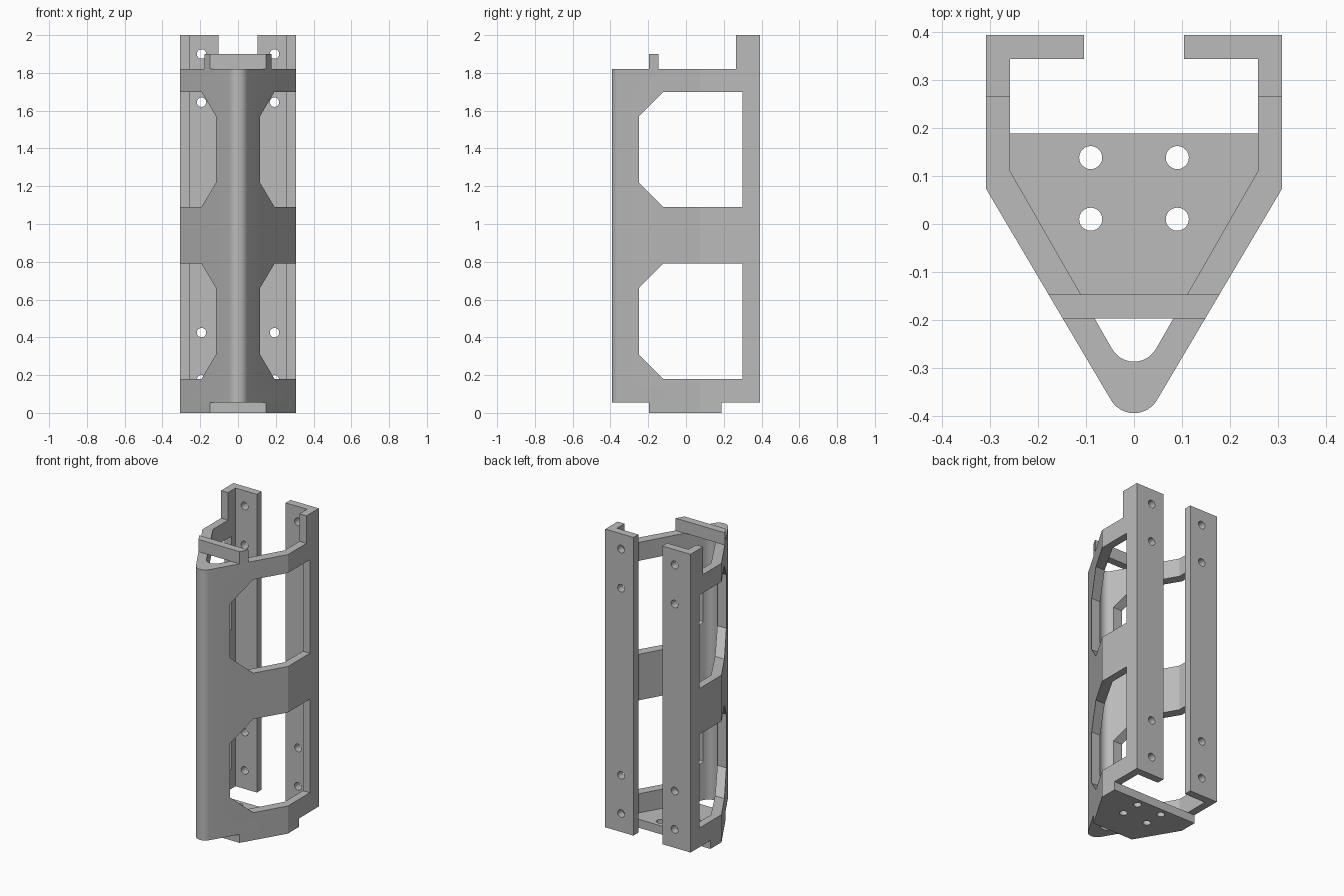
import bpy, bmesh, math
from mathutils import Vector

if "Cube" in bpy.data.objects:
    bpy.data.objects.remove(bpy.data.objects["Cube"], do_unlink=True)

GREY = (0.5, 0.5, 0.5, 1.0)
mat = bpy.data.materials.new("plain grey")
mat.use_nodes = True
mat.diffuse_color = GREY
mat.node_tree.nodes["Principled BSDF"].inputs["Base Color"].default_value = GREY


def add_prism(bm, outline, start, depth):
    """Extrude a closed loop of points, given through start, along depth."""
    face = bm.faces.new([bm.verts.new(start(p)) for p in outline])
    moved = bmesh.ops.extrude_face_region(bm, geom=[face])["geom"]
    bmesh.ops.translate(bm, vec=Vector(depth),
                        verts=[v for v in moved if isinstance(v, bmesh.types.BMVert)])


def upright(bm, outline, z0, z1):
    add_prism(bm, outline, lambda p: (p[0], p[1], z0), (0, 0, z1 - z0))


def make_object(name, bm):
    bmesh.ops.recalc_face_normals(bm, faces=bm.faces)
    mesh = bpy.data.meshes.new(name)
    bm.to_mesh(mesh)
    bm.free()
    mesh.materials.append(mat)
    obj = bpy.data.objects.new(name, mesh)
    bpy.context.collection.objects.link(obj)
    return obj


def cut(obj, bm):
    cutter = make_object("cutter", bm)
    cutter.hide_render = True
    mod = obj.modifiers.new("cut", "BOOLEAN")
    mod.operation, mod.solver, mod.object = "DIFFERENCE", "EXACT", cutter
    bpy.context.view_layer.objects.active = obj
    bpy.ops.object.modifier_apply(modifier=mod.name)
    bpy.data.objects.remove(cutter, do_unlink=True)


def circle(cx, cy, r, n=24):
    return [(cx + r * math.cos(math.tau * i / n), cy + r * math.sin(math.tau * i / n))
            for i in range(n)]


def nose(corner, slope, tip, n=12):
    """Arc from right to left that rounds the point of two slanted walls."""
    apex = corner[1] - corner[0] * slope
    half = math.atan(1 / slope)
    r = (tip - apex) / (1 / math.sin(half) - 1)
    return [(r * math.sin(a), tip + r - r * math.cos(a))
            for a in [(math.pi / 2 - half) * (1 - 2 * i / n) for i in range(n + 1)]]


def mirrored(points):
    return [(-x, y) for x, y in reversed(points)]


# Main dimensions
W, WALL, BACK, LIP = 0.308, 0.05, 0.393, 0.104
SLOPE, CORNER = 1.69, (0.308, 0.074)
INNER = (W - WALL, 0.111)
FLOOR, RIM, TOP = 0.055, 1.82, 2.0


def hull_x(y):
    return CORNER[0] + (y - CORNER[1]) / SLOPE


# Shell: wedge-shaped wall with two inward flanges at the back
outer = [(LIP, BACK), (W, BACK), CORNER]
inner = [(LIP, BACK - WALL), (W - WALL, BACK - WALL), INNER]
outline = outer + nose(CORNER, SLOPE, -BACK) + mirrored(outer)
outline += inner_left if (inner_left := [(-x, y) for x, y in inner]) else []
outline += list(reversed(nose(INNER, 1.745, -0.286))) + list(reversed(inner))
bm = bmesh.new()
upright(bm, outline, FLOOR, TOP)
shell = make_object("wedge_shell", bm)

# Lower rim in front of the back posts
bm = bmesh.new()
upright(bm, [(-1, -1), (1, -1), (1, 0.265), (-1, 0.265)], RIM, TOP + 0.2)
cut(shell, bm)

# Side windows with chamfered front corners
bm = bmesh.new()
for z0 in (0.18, 1.09):
    z1, c = z0 + 0.61, 0.13
    window = [(0.30, z0), (-0.12, z0), (-0.25, z0 + c),
              (-0.25, z1 - c), (-0.12, z1), (0.30, z1)]
    add_prism(bm, window, lambda p: (-0.5, p[0], p[1]), (1, 0, 0))
cut(shell, bm)

# Screw holes in the flanges
bm = bmesh.new()
for x in (-0.193, 0.193):
    for z in (0.175, 0.425, 1.645, 1.90):
        add_prism(bm, circle(x, z, 0.025), lambda p: (p[0], 0.32, p[1]), (0, 0.1, 0))
cut(shell, bm)

# Base plate with four holes
front, rear = -0.196, 0.188
side = [(hull_x(front), front), CORNER, (W, rear)]
bm = bmesh.new()
upright(bm, side + mirrored(side), 0, FLOOR)
plate = make_object("base_plate", bm)
bm = bmesh.new()
for x in (-0.09, 0.09):
    for y in (0.01, 0.138):
        upright(bm, circle(x, y, 0.024), -0.1, 0.1)
cut(plate, bm)

# Crossbar on the front rim
side = [(hull_x(front), front), (hull_x(front + WALL), front + WALL)]
bm = bmesh.new()
upright(bm, side + mirrored(side), RIM, 1.90)
bar = make_object("top_crossbar", bm)

# Smooth the rounded nose and holes, keep edges sharp
bpy.ops.object.select_all(action="DESELECT")
for obj in (shell, plate, bar):
    obj.select_set(True)
bpy.context.view_layer.objects.active = shell
bpy.ops.object.shade_smooth_by_angle(angle=math.radians(25))
